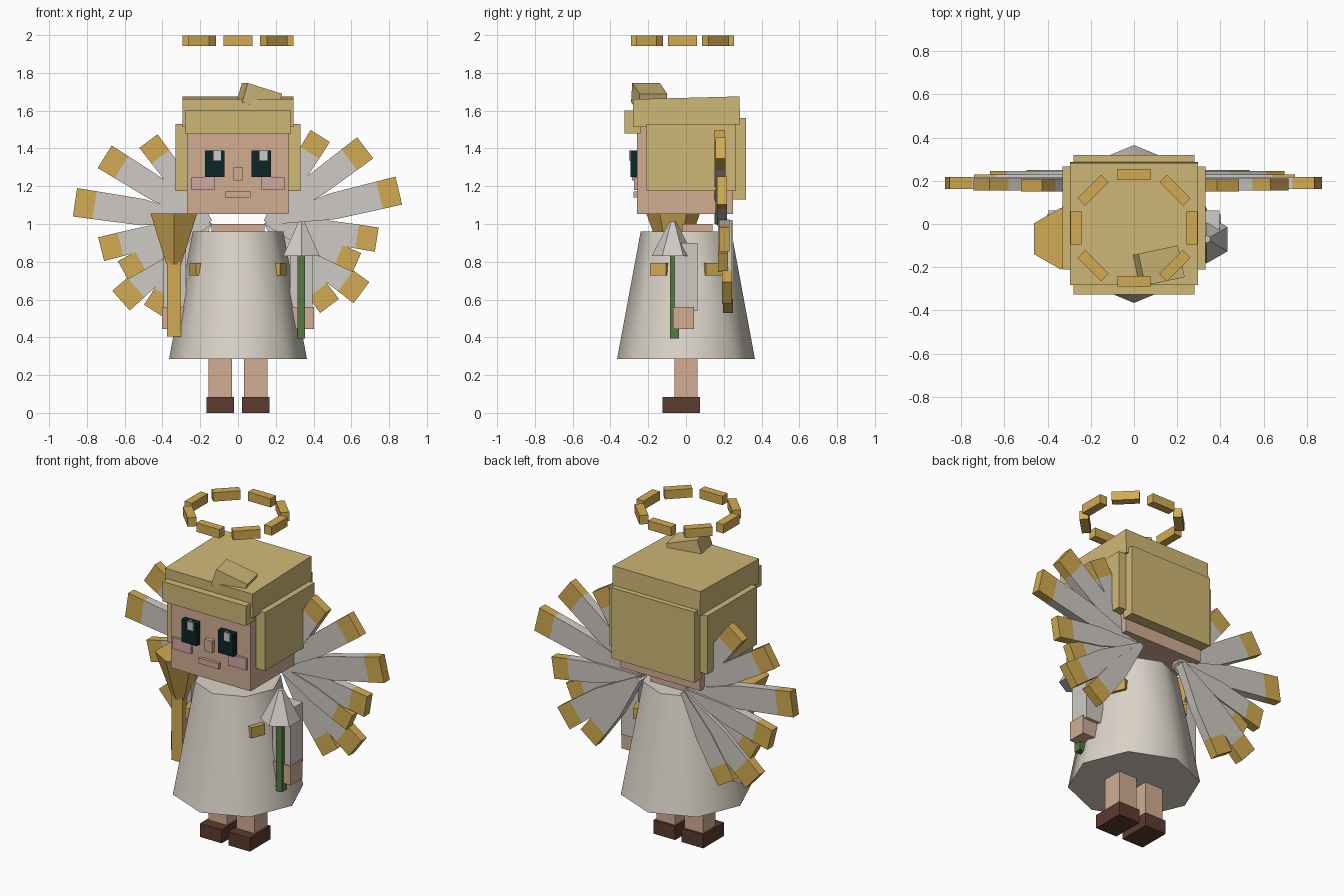
import bpy, bmesh, math
from mathutils import Matrix, Vector

if "Cube" in bpy.data.objects:
    bpy.data.objects.remove(bpy.data.objects["Cube"])


def material(name, r, g, b):
    m = bpy.data.materials.new(name)
    lin = [((c / 255 + 0.055) / 1.055) ** 2.4 for c in (r, g, b)]
    m.diffuse_color = (*lin, 1)
    m.use_nodes = True
    m.node_tree.nodes["Principled BSDF"].inputs["Base Color"].default_value = m.diffuse_color
    return m


GOLD = material("gold", 210, 171, 82)
HAIR = material("blonde", 207, 184, 119)
SKIN = material("skin", 210, 174, 146)
CLOTH = material("cream cloth", 219, 212, 200)
FEATHER = material("feather white", 207, 202, 196)
BLUSH = material("blush", 208, 168, 163)
EYE = material("dark teal", 12, 38, 40)
SHOE = material("brown leather", 92, 59, 45)
GREEN = material("stem green", 84, 122, 68)


def finish(name, bm, *mats):
    bmesh.ops.recalc_face_normals(bm, faces=bm.faces)
    me = bpy.data.meshes.new(name)
    bm.to_mesh(me)
    bm.free()
    for m in mats:
        me.materials.append(m)
    ob = bpy.data.objects.new(name, me)
    bpy.context.collection.objects.link(ob)
    return ob


def block(name, mat, x, y, z, rot=None):
    """Box from (min, max) ranges, optionally turned about its centre."""
    bm = bmesh.new()
    bmesh.ops.create_cube(bm, size=1)
    size = [b - a for a, b in (x, y, z)]
    mid = Vector([(a + b) / 2 for a, b in (x, y, z)])
    bmesh.ops.scale(bm, vec=size, verts=bm.verts)
    if rot:
        bm.transform(rot)
    bmesh.ops.translate(bm, vec=mid, verts=bm.verts)
    return finish(name, bm, mat)


def cone(name, mat, sides, r1, r2, x, y, z1, z2, turn=0):
    bm = bmesh.new()
    bmesh.ops.create_cone(bm, cap_ends=True, segments=sides, radius1=r1, radius2=r2, depth=z2 - z1)
    bm.transform(Matrix.Translation((x, y, (z1 + z2) / 2)) @ Matrix.Rotation(turn, 4, 'Z'))
    return finish(name, bm, mat)


def side_range(s, a, b):
    return tuple(sorted((s * a, s * b)))


def turn(deg, axis):
    return Matrix.Rotation(math.radians(deg), 4, axis)


# Dress: smooth octagonal bell with flat ends
dress = cone("dress", CLOTH, 8, 0.365, 0.24, 0, 0, 0.285, 0.96)
for p in dress.data.polygons:
    p.use_smooth = abs(p.normal.z) < 0.9
for e in dress.data.edges:
    za, zb = (dress.data.vertices[i].co.z for i in e.vertices)
    e.use_edge_sharp = abs(za - zb) < 0.01

# Neck and head
block("neck", SKIN, (-0.14, 0.14), (-0.02, 0.14), (0.93, 1.0))
block("head", SKIN, (-0.27, 0.267), (-0.26, 0.25), (1.053, 1.56))

# Hair
block("hair_top", HAIR, (-0.295, 0.295), (-0.28, 0.285), (1.52, 1.668), turn(1.5, 'X'))
block("hair_fringe", HAIR, (-0.28, 0.28), (-0.325, -0.24), (1.478, 1.6))
block("hair_back", HAIR, (-0.28, 0.28), (0.245, 0.318), (1.13, 1.56))
block("hair_tuft", HAIR, (0.015, 0.21), (-0.27, -0.12), (1.615, 1.72),
      turn(12, 'Z') @ turn(17, 'Y'))

# Mirrored parts of the face and body
for s, tag in ((-1, "left"), (1, "right")):
    block(f"hair_side_{tag}", HAIR, side_range(s, 0.262, 0.33), (-0.21, 0.265), (1.175, 1.53))
    block(f"eye_{tag}", EYE, side_range(s, 0.072, 0.174), (-0.295, -0.25), (1.25, 1.388))
    gx = 0.135 if s > 0 else -0.11
    block(f"eye_shine_{tag}", FEATHER, (gx - 0.02, gx + 0.02), (-0.302, -0.28), (1.337, 1.388))
    block(f"cheek_{tag}", BLUSH, side_range(s, 0.125, 0.247), (-0.275, -0.25), (1.18, 1.25))
    block(f"leg_{tag}", SKIN, side_range(s, 0.032, 0.155), (-0.062, 0.06), (0.07, 0.32))
    block(f"shoe_{tag}", SHOE, side_range(s, 0.022, 0.167), (-0.125, 0.073), (0, 0.083))
    block(f"arm_{tag}", FEATHER, side_range(s, 0.275, 0.395), (-0.06, 0.062), (0.54, 0.9))
    block(f"hand_{tag}", SKIN, side_range(s, 0.285, 0.403), (-0.07, 0.043), (0.445, 0.56))
    for f, end in ((-1, "front"), (1, "back")):
        block(f"dress_trim_{end}_{tag}", GOLD, (s * 0.22 - 0.022, s * 0.22 + 0.022),
              (f * 0.14 - 0.045, f * 0.14 + 0.045), (0.728, 0.793), turn(s * f * 22.5, 'Z'))

block("nose", SKIN, (-0.025, 0.025), (-0.285, -0.25), (1.23, 1.303))
block("mouth", SKIN, (-0.07, 0.065), (-0.278, -0.25), (1.14, 1.173))

# Halo: ring of eight bars
for i in range(8):
    a = i * math.pi / 4
    cx, cy = 0.268 * math.cos(a), -0.018 + 0.247 * math.sin(a)
    block(f"halo_bar_{i + 1}", GOLD, (cx - 0.025, cx + 0.025), (cy - 0.077, cy + 0.077),
          (1.943, 1.997), Matrix.Rotation(a, 4, 'Z'))

# Trumpet in one hand, flower in the other
block("trumpet_tube", GOLD, (-0.376, -0.302), (-0.102, -0.028), (0.405, 0.8))
cone("trumpet_bell", GOLD, 6, 0.045, 0.142, -0.34, -0.068, 0.785, 1.055, math.pi / 6 * 0)
block("flower_stem", GREEN, (0.315, 0.355), (-0.085, -0.038), (0.395, 0.85))
cone("flower_bloom", FEATHER, 6, 0.112, 0.018, 0.336, -0.07, 0.83, 1.012)


# Wings: fans of tapered feathers, each with a gold tip
def feather(name, root, tip, width, y, sign, tilt):
    d = Vector((tip[0] - root[0], tip[1] - root[1]))
    length, ang = d.length, math.atan2(d.y, d.x) + math.radians(tilt)
    stations = ((0, 0.03), (0.5 * length, width * 0.92),
                (length - 0.105, width * 0.98), (length, width))
    bm = bmesh.new()
    rings = [[bm.verts.new((u, v, w * h / 2)) for v, h in
              ((-0.027, -1), (0.027, -1), (0.027, 1), (-0.027, 1))] for u, w in stations]
    bm.faces.new(rings[0])
    bm.faces.new(rings[-1]).material_index = 1
    for k in range(3):
        for j in range(4):
            n = (j + 1) % 4
            f = bm.faces.new((rings[k][j], rings[k][n], rings[k + 1][n], rings[k + 1][j]))
            f.material_index = int(k == 2)
    bm.transform(Matrix.Diagonal((sign, 1, 1, 1)) @ Matrix.Translation((root[0], y, root[1]))
                 @ Matrix.Rotation(-ang, 4, 'Y'))
    finish(name, bm, FEATHER, GOLD)


ROOT = (0.15, 1.01)
FAN = (  # tip x, tip z, width, depth
    (0.455, 1.453, 0.12, 0.178), (0.69, 1.38, 0.14, 0.183), (0.858, 1.146, 0.152, 0.190),
    (0.73, 0.892, 0.13, 0.203), (0.62, 0.775, 0.11, 0.196),
    (0.637, 0.615, 0.14, 0.217), (0.465, 0.552, 0.125, 0.222))
for s, tag in ((-1, "left"), (1, "right")):
    for i, (tx, tz, w, y) in enumerate(FAN):
        feather(f"wing_feather_{tag}_{i + 1}", ROOT, (tx, tz), w, y, s, 2.5 * s)
